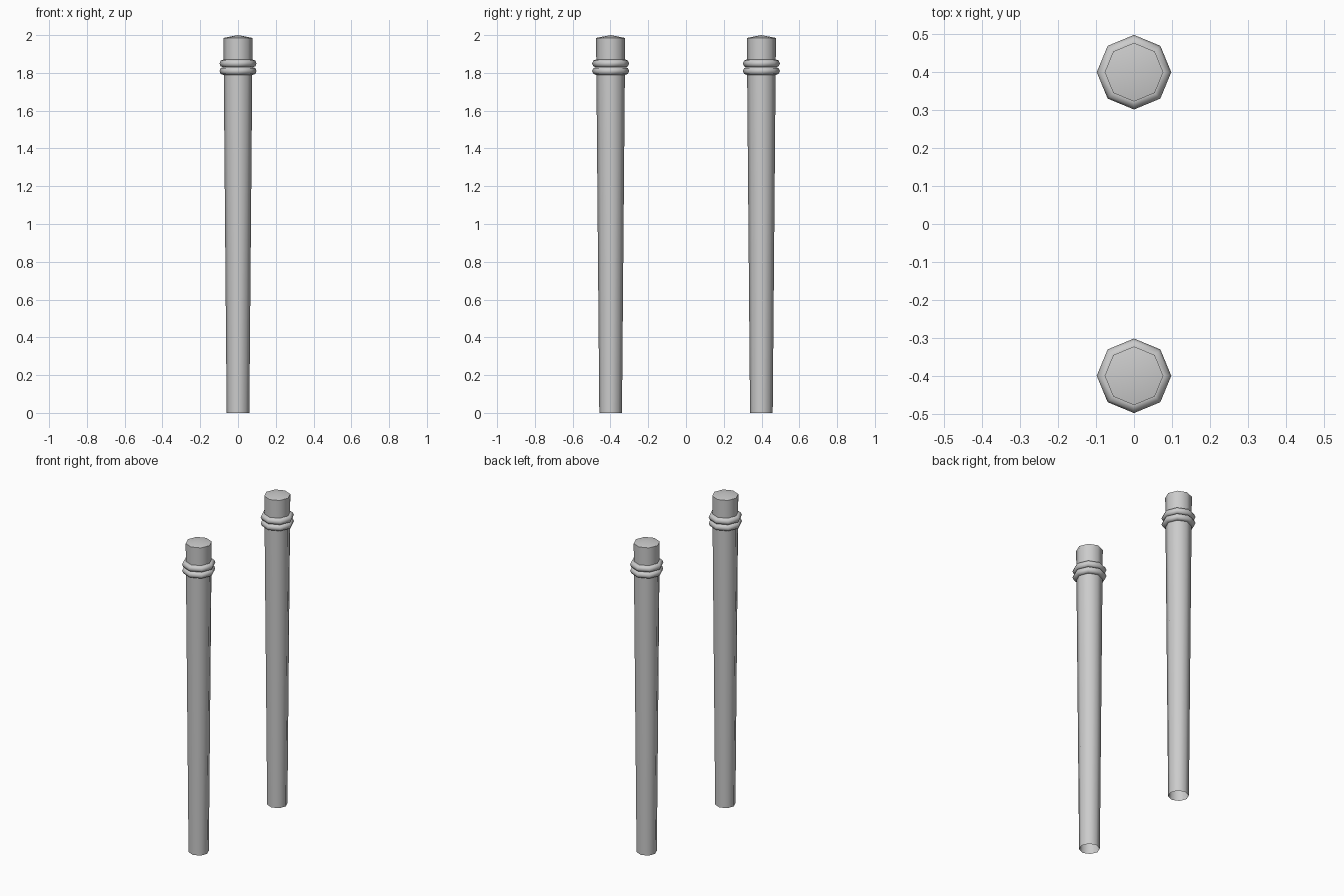
import bpy, bmesh
from math import cos, sin, pi, radians

if "Cube" in bpy.data.objects:
    bpy.data.objects.remove(bpy.data.objects["Cube"])

SIDES = 8


def finish(name, bm, y):
    bmesh.ops.recalc_face_normals(bm, faces=bm.faces)
    mesh = bpy.data.meshes.new(name)
    bm.to_mesh(mesh)
    bm.free()
    obj = bpy.data.objects.new(name, mesh)
    obj.location.y = y
    bpy.context.collection.objects.link(obj)
    bpy.ops.object.select_all(action='DESELECT')
    obj.select_set(True)
    bpy.context.view_layer.objects.active = obj
    bpy.ops.object.shade_smooth_by_angle(angle=radians(50))
    return obj


def loop(bm, r, z):
    return [bm.verts.new((r * cos(2 * pi * i / SIDES), r * sin(2 * pi * i / SIDES), z))
            for i in range(SIDES)]


def bridge(bm, a, b):
    for i in range(SIDES):
        j = (i + 1) % SIDES
        bm.faces.new((a[i], a[j], b[j], b[i]))


# Tapered post, open underneath, with a shallow pointed top
def post(name, y):
    bm = bmesh.new()
    low, high = loop(bm, 0.06, 0), loop(bm, 0.077, 1.985)
    bridge(bm, low, high)
    tip = bm.verts.new((0, 0, 2))
    for i in range(SIDES):
        bm.faces.new((high[i], high[(i + 1) % SIDES], tip))
    finish(name, bm, y)


# Rounded collar ring around the post
def collar(name, y, z, major=0.077, minor=0.021, segs=8):
    bm = bmesh.new()
    rings = [loop(bm, major + minor * cos(2 * pi * k / segs), z + minor * sin(2 * pi * k / segs))
             for k in range(segs)]
    for k in range(segs):
        bridge(bm, rings[k], rings[(k + 1) % segs])
    finish(name, bm, y)


for side, y in (("front", -0.399), ("back", 0.399)):
    post(side + "_post", y)
    collar(side + "_lower_collar", y, 1.81)
    collar(side + "_upper_collar", y, 1.85)
